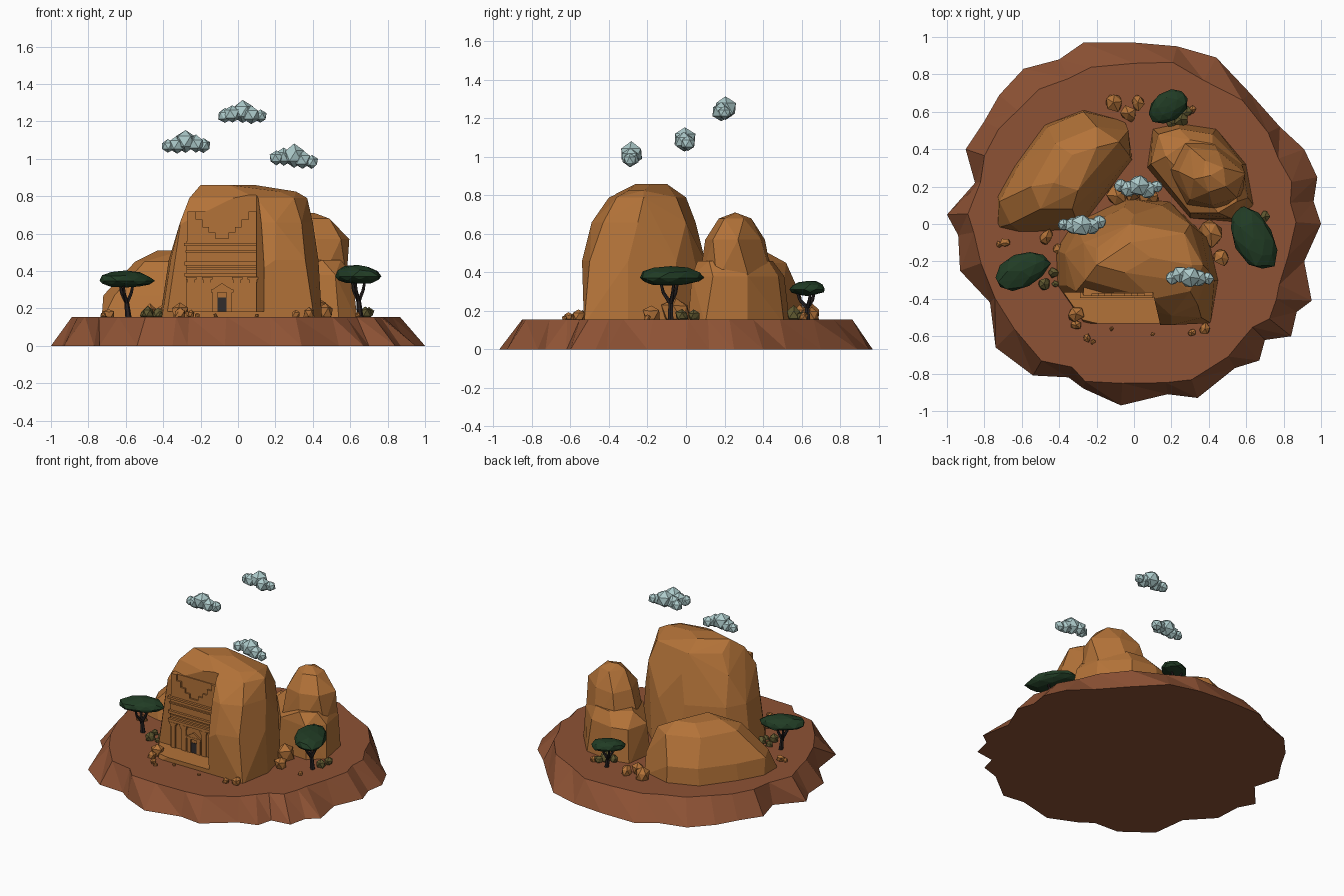
import bpy, bmesh, math, random
from mathutils import Vector, Matrix

if "Cube" in bpy.data.objects:
    bpy.data.objects.remove(bpy.data.objects["Cube"])

random.seed(7)
G = 0.155  # ground level on top of the plateau


def mat(name, c):
    m = bpy.data.materials.new(name)
    m.diffuse_color = (*c, 1)
    m.use_nodes = True
    m.node_tree.nodes["Principled BSDF"].inputs["Base Color"].default_value = m.diffuse_color
    return m


ROCK = mat("sandstone", (0.45, 0.17, 0.04))
SOIL = mat("red_soil", (0.27, 0.085, 0.035))
LEAF = mat("dark_leaf", (0.015, 0.045, 0.018))
BARK = mat("bark", (0.02, 0.015, 0.015))
BUSH = mat("dry_bush", (0.12, 0.10, 0.03))
CLOUD = mat("cloud", (0.42, 0.60, 0.60))
DARK = mat("door_shadow", (0.03, 0.025, 0.025))


def finish(name, bm, m):
    bmesh.ops.recalc_face_normals(bm, faces=bm.faces[:])
    me = bpy.data.meshes.new(name)
    bm.to_mesh(me)
    bm.free()
    me.materials.append(m)
    ob = bpy.data.objects.new(name, me)
    bpy.context.collection.objects.link(ob)
    return ob


def hull(name, rings):
    """Faceted rock from the convex hull of stacked plan outlines."""
    bm = bmesh.new()
    for z, pts in rings:
        for x, y in pts:
            bm.verts.new((x, y, z))
    bmesh.ops.convex_hull(bm, input=bm.verts[:])
    bmesh.ops.delete(bm, geom=[v for v in bm.verts if not v.link_faces], context='VERTS')
    bmesh.ops.dissolve_limit(bm, angle_limit=math.radians(4), verts=bm.verts[:], edges=bm.edges[:])
    return finish(name, bm, ROCK)


def prism(bm, pts, axis, a, b):
    """Extrude a flat outline along y (x,z points) or z (x,y points)."""
    put = (lambda p, t: (p[0], t, p[1])) if axis == 'y' else (lambda p, t: (p[0], p[1], t))
    lo = [bm.verts.new(put(p, a)) for p in pts]
    hi = [bm.verts.new(put(p, b)) for p in pts]
    bm.faces.new(lo)
    bm.faces.new(hi[::-1])
    for i in range(len(pts)):
        j = (i + 1) % len(pts)
        bm.faces.new((lo[i], hi[i], hi[j], lo[j]))


def boxes(name, items, m=ROCK):
    """One object from boxes (x0, x1, z0, z1, front y)."""
    bm = bmesh.new()
    for x0, x1, z0, z1, y in items:
        prism(bm, [(x0, z0), (x1, z0), (x1, z1), (x0, z1)], 'y', y, -0.33)
    return finish(name, bm, m)


def blob(bm, c, s, sub=1, jit=0.15, rot=0.0, flat=1.0):
    vs = bmesh.ops.create_icosphere(bm, subdivisions=sub, radius=1)['verts']
    R = Matrix.Rotation(rot, 3, 'Z')
    for v in vs:
        p = v.co * (1 + random.uniform(-jit, jit))
        if p.z < 0:
            p.z *= flat
        v.co = R @ Vector((p.x * s[0], p.y * s[1], p.z * s[2])) + Vector(c)


def limb(bm, p, q, r0, r1):
    p, q = Vector(p), Vector(q)
    d = q - p
    M = Matrix.Translation((p + q) / 2) @ d.to_track_quat('Z', 'Y').to_matrix().to_4x4()
    bmesh.ops.create_cone(bm, cap_ends=True, segments=6, radius1=r0, radius2=r1,
                          depth=d.length, matrix=M)


# Plateau: ragged foot, rounder top edge
foot = [(-.27, .97), (0, .97), (.23, .95), (.44, .89), (.62, .70), (.78, .52), (.91, .40), (.98, .25),
        (.96, .12), (1, 0), (.91, -.2), (.95, -.41), (.87, -.47), (.84, -.6), (.7, -.62), (.67, -.73),
        (.54, -.77), (.34, -.93), (.18, -.91), (-.07, -.97), (-.27, -.88), (-.35, -.82), (-.54, -.81),
        (-.74, -.66), (-.77, -.42), (-.93, -.25), (-.94, -.06), (-1, .05), (-.85, .22), (-.9, .4),
        (-.8, .55), (-.72, .69), (-.59, .83), (-.4, .88)]
bm = bmesh.new()
low, top = [], []
for x, y in foot:
    r = math.hypot(x, y)
    k = min(random.uniform(0.84, 0.90), r - 0.03) / r
    low.append(bm.verts.new((x, y, 0)))
    top.append(bm.verts.new((x * k, y * k + 0.01, G)))
bm.faces.new(low)
bm.faces.new(top)
for i in range(len(low)):
    j = (i + 1) % len(low)
    bm.faces.new((low[i], low[j], top[j]))
    bm.faces.new((low[i], top[j], top[i]))
finish("plateau", bm, SOIL)

# Main cliff, with the front cut away for the carved facade
cliff = hull("main_cliff", [
    (.13, [(-.41, -.33), (-.27, -.53), (.41, -.53), (.45, -.3), (.4, -.08), (.19, .12), (-.04, .14),
           (-.33, 0), (-.42, -.14)]),
    (.46, [(-.36, -.33), (-.3, -.42), (.2, -.54), (.36, -.5), (.43, -.3), (.36, -.05), (.15, .1),
           (-.05, .09), (-.3, -.03), (-.37, -.16)]),
    (.66, [(-.31, -.36), (.2, -.49), (.34, -.43), (.4, -.25), (.3, 0), (0, .05), (-.27, -.1)]),
    (.79, [(-.26, -.3), (.1, -.4), (.3, -.36), (.37, -.22), (.27, -.05), (-.02, 0), (-.2, -.13)]),
    (.86, [(-.2, -.22), (-.05, -.26), (.09, -.18), (-.02, -.1)]),
    (.825, [(.31, -.22), (.22, -.3)])])
bm = bmesh.new()
prism(bm, [(-.7, -.365), (.1, -.365), (.2, -.8), (-.7, -.8)], 'z', .185, .95)
cutter = finish("facade_cutter", bm, ROCK)
cutter.hide_render = True
mod = cliff.modifiers.new("cut", 'BOOLEAN')
mod.object, mod.operation, mod.solver = cutter, 'DIFFERENCE', 'EXACT'
bpy.context.view_layer.objects.active = cliff
bpy.ops.object.modifier_apply(modifier="cut")
bpy.data.objects.remove(cutter)

# Neighbouring rocks
hull("left_rock", [
    (.13, [(-.73, -.02), (-.73, .15), (-.64, .31), (-.48, .53), (-.27, .61), (-.05, .55), (-.01, .34),
           (-.29, -.03), (-.6, -.05)]),
    (.27, [(-.72, .12), (-.62, .31), (-.46, .52), (-.27, .6), (-.03, .5), (-.02, .36), (-.3, 0), (-.66, 0)]),
    (.45, [(-.55, .2), (-.42, .43), (-.2, .52), (-.08, .44), (-.33, .08), (-.5, .08)]),
    (.51, [(-.43, .22), (-.33, .37), (-.2, .41), (-.3, .18)])])
hull("right_rock_lower", [
    (.13, [(.07, .3), (.1, .51), (.24, .54), (.44, .51), (.6, .32), (.64, .1), (.54, .01), (.3, .03)]),
    (.38, [(.09, .32), (.13, .48), (.24, .51), (.42, .48), (.58, .32), (.61, .14), (.52, .03), (.3, .06)]),
    (.46, [(.17, .36), (.3, .45), (.42, .43), (.55, .28), (.55, .12), (.45, .06)])])
hull("right_rock_upper", [
    (.36, [(.17, .3), (.25, .45), (.42, .45), (.57, .33), (.58, .16), (.45, .07), (.28, .1)]),
    (.57, [(.24, .28), (.3, .41), (.45, .39), (.595, .27), (.55, .14), (.42, .1), (.3, .13)]),
    (.68, [(.32, .24), (.38, .34), (.48, .3), (.49, .2), (.4, .17)]),
    (.71, [(.41, .26), (.37, .25)])])

# Carved facade
C = -0.085  # facade centre line
boxes("facade_wall", [(-.275, .10, .17, .56, -.378), (-.26, .09, .55, .718, -.372)])
bm = bmesh.new()
steps = [(.185, .56), (.185, .718), (.14, .718), (.14, .675), (.105, .675), (.105, .635),
         (.07, .635), (.07, .605), (.035, .605), (.035, .575), (0, .575), (0, .56)]
for s in (-1, 1):
    prism(bm, [(C + s * x, z) for x, z in steps], 'y', -.384, -.34)
finish("stepped_attic", bm, ROCK)
boxes("cornices", [(-.29, .10, .535, .55, -.395), (-.28, .10, .50, .51, -.39),
                   (-.285, .10, .43, .45, -.395), (-.275, .10, .405, .42, -.388),
                   (-.285, .10, .37, .39, -.395)])
cols = [C + s * d for s in (-1, 1) for d in (.08, .165)]
boxes("pilasters", [(x - .017, x + .017, .18, .345, -.386) for x in cols])
boxes("capitals", [(x - w, x + w, z, z + .014, -.386 - w / 4)
                   for x in cols for w, z in ((.021, .34), (.028, .354))])
boxes("door_frame", [(C + s * .038 - .014, C + s * .038 + .014, .18, .285, -.387) for s in (-1, 1)]
      + [(C - .06, C + .06, .285, .30, -.391)])
bm = bmesh.new()
prism(bm, [(C - .055, .30), (C + .055, .30), (C, .335)], 'y', -.389, -.34)
finish("door_pediment", bm, ROCK)
boxes("door_opening", [(C - .024, C + .024, .18, .258, -.381)], DARK)

# Flat-topped trees: x, y, length, width, heading, canopy middle z, half height
trees = [("right", .64, -.08, .185, .105, -1.1, .372, .06),
         ("left", -.60, -.25, .155, .095, .45, .348, .052),
         ("back", .18, .63, .12, .08, .6, .312, .047)]
for n, x, y, a, b, ang, z, h in trees:
    bm = bmesh.new()
    blob(bm, (x, y, z), (a, b, h), 2, .08, ang, .7)
    finish(n + "_tree_canopy", bm, LEAF)
    bm = bmesh.new()
    fork = (x + .005, y, G + (z - G) * .38)
    limb(bm, (x + .015, y, G - .01), fork, .017, .013)
    for t in (0.3, 2.4, 4.4):
        mid = (x + .03 * math.cos(t), y + .04 * math.sin(t), G + (z - G) * .65)
        limb(bm, fork, mid, .011, .009)
        limb(bm, mid, (x + .045 * math.cos(t), y + .06 * math.sin(t), z), .009, .006)
    finish(n + "_tree_trunk", bm, BARK)

# Boulders and bushes on the ground
stones = [(-.11, .65, .055), (.02, .65, .045), (-.03, .59, .05), (.41, -.05, .075), (.47, -.18, .05),
          (.34, -.1, .05), (.38, -.56, .035), (.31, -.58, .025), (-.31, -.48, .05), (-.31, -.54, .03),
          (-.25, -.61, .025), (-.22, -.63, .015), (-.47, -.07, .045), (-.39, -.14, .045),
          (-.69, -.1, .03), (-.72, -.11, .02), (-.09, .15, .07), (.08, .14, .06), (.0, .17, .06),
          (.31, .61, .025), (.64, -.2, .02), (.1, -.59, .012), (-.12, -.56, .012)]
bm = bmesh.new()
for x, y, r in stones:
    blob(bm, (x, y, G + r * .5), (r, r * .85, r), 1, .18, random.uniform(0, 6))
finish("boulders", bm, ROCK)
bm = bmesh.new()
for x, y, r in [(-.43, -.26, .03), (-.48, -.32, .035), (-.5, -.24, .025), (.25, .56, .045),
                (.28, .60, .03), (.2, .54, .03), (.68, -.02, .035), (.7, .04, .03), (-.42, -.32, .02)]:
    blob(bm, (x, y, G + r * .6), (r, r, r), 1, .2)
finish("bushes", bm, BUSH)

# Clouds: row of faceted puffs
puffs = [(-.09, -.01, .04), (-.05, 0, .048), (.005, .012, .062), (.05, -.005, .05), (.1, -.012, .036)]
for i, (x, y, z, flip, tilt) in enumerate([(-.275, 0, 1.08, -1, .0), (.02, .195, 1.24, 1, .0),
                                           (.295, -.28, 1.005, 1, -.02)]):
    bm = bmesh.new()
    for dx, dz, r in puffs:
        blob(bm, (x + flip * dx, y + random.uniform(-.012, .012), z + dz + tilt * dx * 10 * .5),
             (r, r, r), 1, .06, random.uniform(0, 6))
    finish("cloud_%d" % (i + 1), bm, CLOUD)
